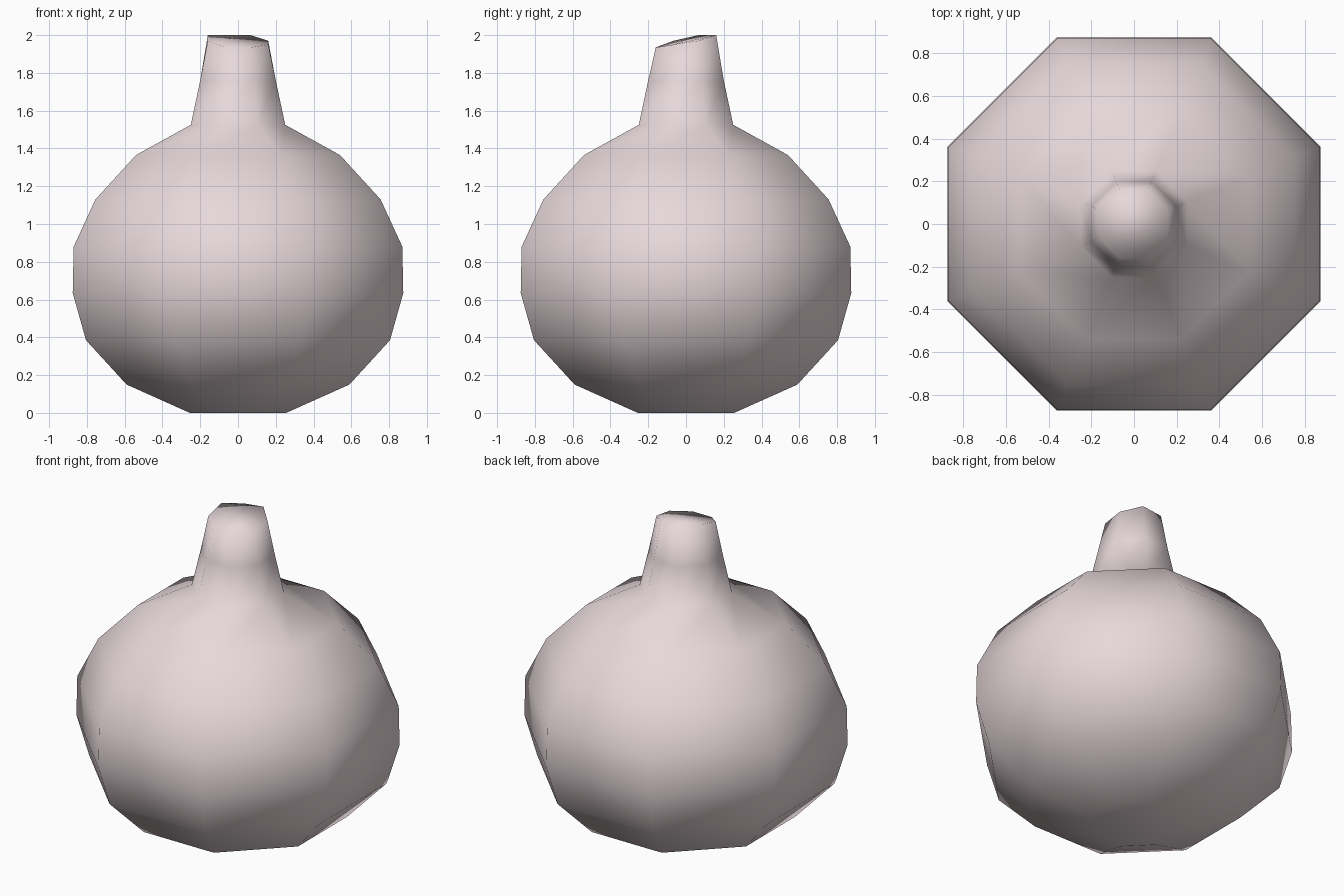
import bpy, bmesh, math

if "Cube" in bpy.data.objects:
    bpy.data.objects.remove(bpy.data.objects["Cube"])

SIDES = 8
# body and neck rings: (half width across flats, height)
PROFILE = [(0.255, 0.0), (0.59, 0.15), (0.805, 0.385), (0.875, 0.635),
           (0.87, 0.88), (0.755, 1.13), (0.54, 1.365), (0.25, 1.525),
           (0.20, 1.76)]
# uneven lip heights, counter-clockwise from +x
LIP_HALF_WIDTH = 0.16
LIP_Z = [1.97, 2.0, 1.985, 2.0, 1.97, 1.935, 1.935, 1.95]


def add_ring(bm, half_width, heights):
    r = half_width / math.cos(math.pi / SIDES)
    ring = []
    for i, z in enumerate(heights):
        a = 2 * math.pi * (i + 0.5) / SIDES
        ring.append(bm.verts.new((r * math.cos(a), r * math.sin(a), z)))
    return ring


bm = bmesh.new()
rings = [add_ring(bm, w, [z] * SIDES) for w, z in PROFILE]
rings.append(add_ring(bm, LIP_HALF_WIDTH, LIP_Z))

# side walls
for low, high in zip(rings, rings[1:]):
    for i in range(SIDES):
        j = (i + 1) % SIDES
        bm.faces.new((low[i], low[j], high[j], high[i]))

# flat base and uneven top cap
bm.faces.new(rings[0][::-1])
bm.faces.new(rings[-1])

mesh = bpy.data.meshes.new("bottle")
bm.to_mesh(mesh)
bm.free()
for poly in mesh.polygons:
    poly.use_smooth = True

bottle = bpy.data.objects.new("bottle", mesh)
bpy.context.collection.objects.link(bottle)

# pale pink surface
mat = bpy.data.materials.new("pale_pink")
mat.diffuse_color = (0.80, 0.69, 0.71, 1.0)
mat.use_nodes = True
mat.node_tree.nodes["Principled BSDF"].inputs["Base Color"].default_value = mat.diffuse_color
mesh.materials.append(mat)
